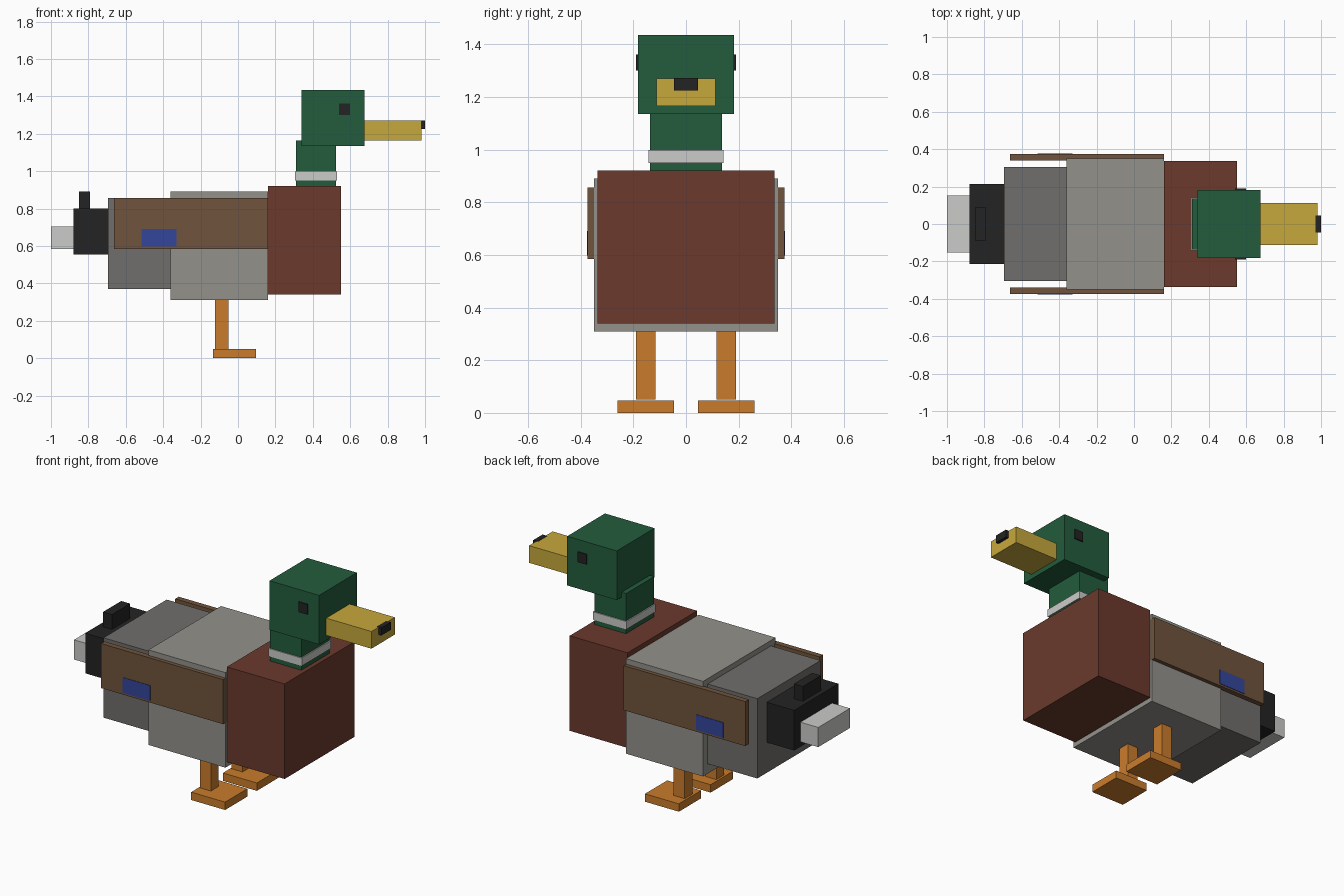
import bpy, bmesh

if "Cube" in bpy.data.objects:
    bpy.data.objects.remove(bpy.data.objects["Cube"])


def colour(name, r, g, b):
    """Flat material from 0-255 sRGB values, stored as linear."""
    def lin(c):
        c /= 255
        return c / 12.92 if c <= 0.04045 else ((c + 0.055) / 1.055) ** 2.4
    mat = bpy.data.materials.new(name)
    mat.diffuse_color = (lin(r), lin(g), lin(b), 1)
    mat.use_nodes = True
    mat.node_tree.nodes["Principled BSDF"].inputs["Base Color"].default_value = mat.diffuse_color
    return mat


green = colour("head green", 35, 92, 60)
chestnut = colour("chestnut", 107, 58, 45)
brown = colour("wing brown", 112, 84, 60)
light_grey = colour("light grey", 147, 145, 139)
dark_grey = colour("dark grey", 112, 110, 108)
black = colour("black", 35, 35, 36)
white = colour("white", 203, 203, 201)
yellow = colour("bill yellow", 198, 168, 60)
orange = colour("leg orange", 202, 124, 44)
blue = colour("wing blue", 52, 70, 155)


def box(name, mat, x, y, z):
    """Box spanning the given (min, max) ranges."""
    bm = bmesh.new()
    bmesh.ops.create_cube(bm, size=1)
    for v in bm.verts:
        v.co = [lo + (c + 0.5) * (hi - lo) for c, (lo, hi) in zip(v.co, (x, y, z))]
    mesh = bpy.data.meshes.new(name)
    bm.to_mesh(mesh)
    bm.free()
    mesh.materials.append(mat)
    obj = bpy.data.objects.new(name, mesh)
    bpy.context.collection.objects.link(obj)
    return obj


def centred(name, mat, x, half_width, z):
    box(name, mat, x, (-half_width, half_width), z)


def pair(name, mat, x, y, z):
    """One box on each side of the body."""
    box("left_" + name, mat, x, y, z)
    box("right_" + name, mat, x, (-y[1], -y[0]), z)


# Body
centred("chest", chestnut, (0.16, 0.55), 0.336, (0.34, 0.92))
centred("belly", light_grey, (-0.36, 0.16), 0.35, (0.31, 0.89))
centred("rump", dark_grey, (-0.695, -0.36), 0.305, (0.37, 0.857))

# Tail
centred("tail_base", black, (-0.88, -0.695), 0.213, (0.555, 0.80))
centred("tail_curl", black, (-0.85, -0.79), 0.088, (0.80, 0.89))
centred("tail_tip", white, (-1.0, -0.88), 0.153, (0.585, 0.705))

# Neck and head
centred("neck", green, (0.31, 0.523), 0.136, (0.90, 1.165))
centred("collar", white, (0.304, 0.53), 0.142, (0.95, 0.998))
centred("head", green, (0.34, 0.675), 0.182, (1.135, 1.435))
centred("bill", yellow, (0.675, 0.98), 0.113, (1.165, 1.27))
centred("bill_tip", black, (0.97, 1.0), 0.045, (1.225, 1.272))
pair("eye", black, (0.54, 0.60), (0.18, 0.189), (1.30, 1.362))

# Wings with a coloured patch
pair("wing", brown, (-0.662, 0.16), (0.34, 0.374), (0.585, 0.857))
pair("wing_patch", blue, (-0.515, -0.33), (0.37, 0.377), (0.597, 0.69))

# Legs and feet
pair("leg", orange, (-0.124, -0.05), (0.115, 0.19), (0.05, 0.31))
pair("foot", orange, (-0.134, 0.095), (0.046, 0.26), (0, 0.048))
